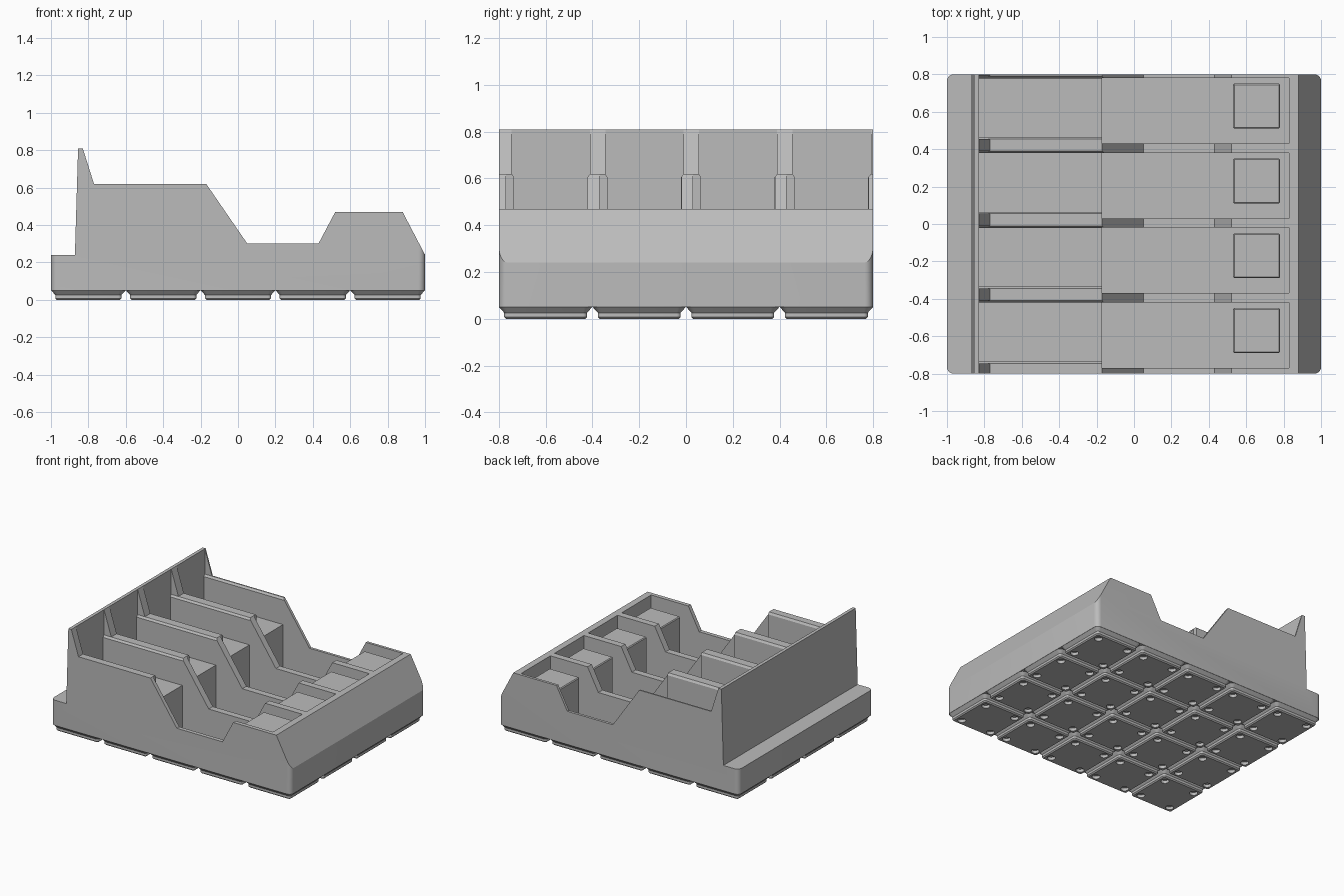
import bpy, bmesh, math
from mathutils import Vector

default = bpy.data.objects.get("Cube")
if default:
    bpy.data.objects.remove(default)

grey = bpy.data.materials.new("light grey plastic")
grey.use_nodes = True
colour = (0.5, 0.5, 0.5, 1)
grey.diffuse_color = colour
grey.node_tree.nodes["Principled BSDF"].inputs["Base Color"].default_value = colour

PITCH = 0.4
LANES = [k * PITCH for k in range(-2, 2)]


def finish(name, bm):
    bmesh.ops.recalc_face_normals(bm, faces=bm.faces)
    mesh = bpy.data.meshes.new(name)
    bm.to_mesh(mesh)
    bm.free()
    mesh.materials.append(grey)
    obj = bpy.data.objects.new(name, mesh)
    bpy.context.collection.objects.link(obj)
    return obj


def add_prism(bm, points, depth):
    """Extrude a closed 3D outline along a vector."""
    face = bm.faces.new([bm.verts.new(p) for p in points])
    grown = bmesh.ops.extrude_face_region(bm, geom=[face])["geom"]
    bmesh.ops.translate(bm, vec=Vector(depth),
                        verts=[v for v in grown if isinstance(v, bmesh.types.BMVert)])


def add_box(bm, low, high):
    (x0, y0, z0), (x1, y1, z1) = low, high
    add_prism(bm, [(x0, y0, z0), (x1, y0, z0), (x1, y1, z0), (x0, y1, z0)], (0, 0, z1 - z0))


def rounded(hx, hy, r, z, steps=6):
    """Rounded rectangle outline at height z."""
    ring = []
    for i, (sx, sy) in enumerate([(1, 1), (-1, 1), (-1, -1), (1, -1)]):
        for s in range(steps + 1):
            a = math.pi / 2 * (i + s / steps)
            ring.append((sx * (hx - r) + r * math.cos(a), sy * (hy - r) + r * math.sin(a), z))
    return ring


def boolean(target, cutter, operation):
    mod = target.modifiers.new("cut", 'BOOLEAN')
    mod.operation, mod.object, mod.solver = operation, cutter, 'EXACT'
    bpy.context.view_layer.objects.active = target
    bpy.ops.object.modifier_apply(modifier=mod.name)
    bpy.data.objects.remove(cutter)


def smooth(obj):
    bpy.ops.object.select_all(action='DESELECT')
    obj.select_set(True)
    bpy.context.view_layer.objects.active = obj
    bpy.ops.object.shade_smooth_by_angle(angle=math.radians(25))


# Tray body: side profile trimmed to a rounded footprint
side = [(-1.1, .05), (-1.1, .24), (-.872, .24), (-.855, .81), (-.83, .81), (-.77, .62),
        (-.17, .62), (.05, .30), (.43, .30), (.52, .47), (.88, .47), (1.1, .05)]
bm = bmesh.new()
add_prism(bm, [(x, -.9, z) for x, z in side], (0, 1.8, 0))
tray = finish("tray_body", bm)
bm = bmesh.new()
add_prism(bm, rounded(1, .8, .036, 0), (0, 0, 1))
boolean(tray, finish("footprint", bm), 'INTERSECT')

# Rear pockets with a raised ledge, flaring at the wall tops
pocket = [(.065, .42), (.379, .42), (.379, .605), (.39, .62), (.39, .9),
          (.055, .9), (.055, .62), (.065, .605)]
bm = bmesh.new()
for lane in LANES:
    add_prism(bm, [(-.83, lane + y, z) for y, z in pocket], (.68, 0, 0))
boolean(tray, finish("rear_pockets", bm), 'DIFFERENCE')

# Deep front pockets
bm = bmesh.new()
for lane in LANES:
    add_box(bm, (-.17, lane + .03, .08), (.83, lane + .38, .95))
boolean(tray, finish("front_pockets", bm), 'DIFFERENCE')
smooth(tray)

# Square support block in each pocket
for lane in LANES:
    bm = bmesh.new()
    add_box(bm, (.53, lane + .11, .07), (.78, lane + .35, .42))
    block = finish("support_block", bm)
    bevel = block.modifiers.new("edge", 'BEVEL')
    bevel.width, bevel.segments = .006, 1

# Stepped foot with four round recesses, repeated over the grid
bm = bmesh.new()
levels = [(.169, .010, 0), (.177, .017, .008), (.177, .017, .026), (.1995, .036, .051)]
rings = [[bm.verts.new(p) for p in rounded(h, h, r, z)] for h, r, z in levels]
for a, b in zip(rings, rings[1:]):
    for i in range(len(a)):
        j = (i + 1) % len(a)
        bm.faces.new((a[i], a[j], b[j], b[i]))
bm.faces.new(rings[0])
bm.faces.new(rings[-1])
foot = finish("foot", bm)
bm = bmesh.new()
for sx in (-1, 1):
    for sy in (-1, 1):
        circle = [(sx * .128 + .028 * math.cos(t * math.pi / 12),
                   sy * .128 + .028 * math.sin(t * math.pi / 12), -.02) for t in range(24)]
        add_prism(bm, circle, (0, 0, .042))
boolean(foot, finish("recesses", bm), 'DIFFERENCE')
smooth(foot)
for i in range(5):
    for j in range(4):
        part = foot if i + j == 0 else foot.copy()
        if part is not foot:
            bpy.context.collection.objects.link(part)
        part.location = ((i - 2) * PITCH, (j - 1.5) * PITCH, 0)
